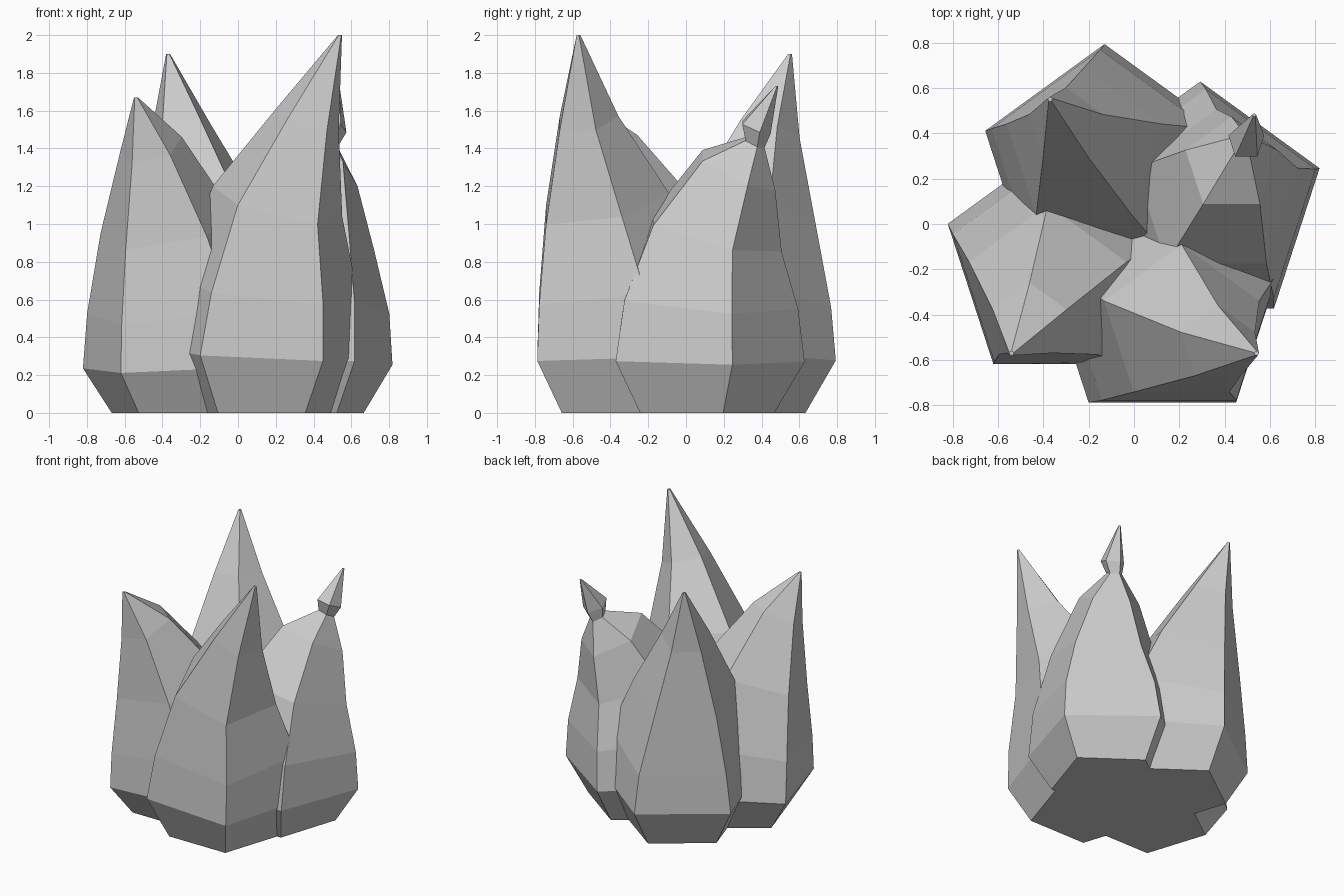
import bpy, bmesh, math

cube = bpy.data.objects.get("Cube")
if cube:
    bpy.data.objects.remove(cube, do_unlink=True)

RADIUS = 0.553
SIDES = 5

grey = bpy.data.materials.new("plain_grey")
grey.use_nodes = True
grey.diffuse_color = (0.6, 0.6, 0.6, 1)
grey.node_tree.nodes["Principled BSDF"].inputs["Base Color"].default_value = (0.6, 0.6, 0.6, 1)


def petal(name, path):
    """Pentagonal tube along a path of (x, y, z, scale), rings tilted to follow it."""
    x, y, z, s = path[0]
    rings = [(x, y, 0, 0.71)] + path
    bm = bmesh.new()
    loops = []
    for i, (x, y, z, s) in enumerate(rings):
        tx = ty = 0
        if 0 < i < len(rings) - 1:
            a, b = rings[i - 1], rings[i + 1]
            tx, ty = [(b[k] - a[k]) / (b[2] - a[2]) for k in (0, 1)]
        loop = []
        for k in range(SIDES):
            ang = math.pi / 2 + math.tau * k / SIDES
            dx, dy = RADIUS * s * math.cos(ang), RADIUS * s * math.sin(ang)
            loop.append(bm.verts.new((x + dx, y + dy, z - tx * dx - ty * dy)))
        loops.append(loop)
    for lo, hi in zip(loops, loops[1:]):
        for k in range(SIDES):
            n = (k + 1) % SIDES
            bm.faces.new((lo[k], lo[n], hi[n], hi[k]))
    bm.faces.new(loops[0][::-1])
    bm.faces.new(loops[-1])
    bmesh.ops.recalc_face_normals(bm, faces=bm.faces)
    mesh = bpy.data.meshes.new(name)
    bm.to_mesh(mesh)
    bm.free()
    mesh.materials.append(grey)
    obj = bpy.data.objects.new(name, mesh)
    bpy.context.collection.objects.link(obj)


# Tall front petal
petal("front_petal", [(0.125, -0.34, 0.31, 1), (0.155, -0.37, 0.66, 0.91),
                      (0.21, -0.45, 1.1, 0.65), (0.37, -0.53, 1.55, 0.31),
                      (0.54, -0.57, 2.0, 0.02)])
# Short petal on the right side
petal("right_petal", [(-0.295, -0.17, 0.25, 1), (-0.32, -0.2, 0.56, 0.91),
                      (-0.38, -0.28, 0.98, 0.66), (-0.46, -0.43, 1.4, 0.31),
                      (-0.54, -0.57, 1.67, 0.02)])
# Back petal
petal("back_petal", [(-0.13, 0.24, 0.3, 1), (-0.15, 0.265, 0.62, 0.91),
                     (-0.22, 0.33, 1.05, 0.65), (-0.3, 0.43, 1.5, 0.31),
                     (-0.37, 0.55, 1.9, 0.02)])
# Left petal with a pinched neck and a small bent tip
petal("left_petal", [(0.292, 0.075, 0.28, 1), (0.317, 0.085, 0.59, 0.92),
                     (0.363, 0.13, 0.95, 0.68), (0.43, 0.26, 1.28, 0.385),
                     (0.475, 0.36, 1.43, 0.1), (0.495, 0.365, 1.51, 0.15),
                     (0.53, 0.48, 1.73, 0.015)])
